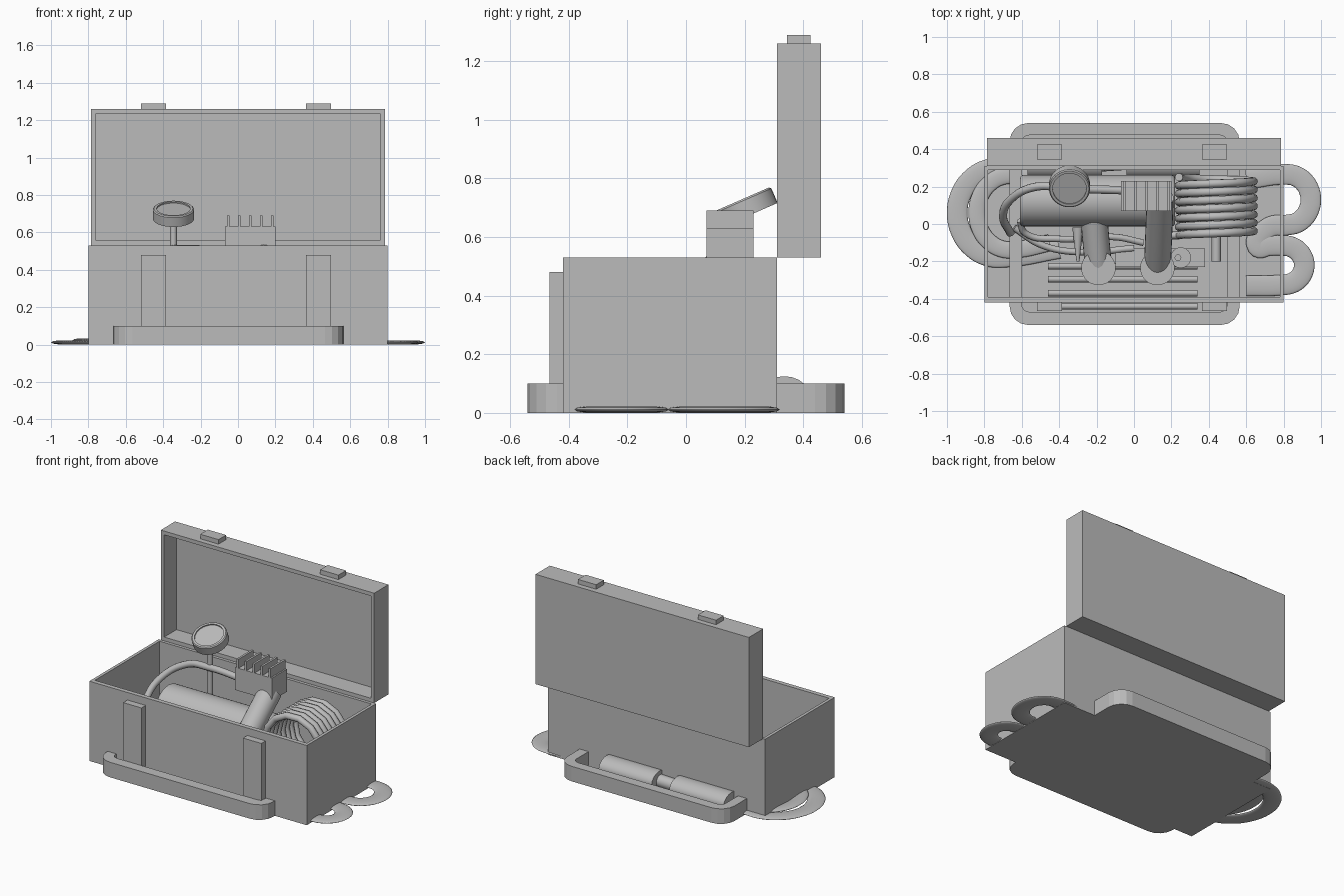
import bpy, bmesh, math
from mathutils import Vector

if "Cube" in bpy.data.objects:
    bpy.data.objects.remove(bpy.data.objects["Cube"])

grey = bpy.data.materials.new("light_grey")
grey.diffuse_color = (0.5, 0.5, 0.5, 1)
grey.use_nodes = True
grey.node_tree.nodes["Principled BSDF"].inputs["Base Color"].default_value = grey.diffuse_color


def finish(ob, smooth=False):
    ob.data.materials.clear()
    ob.data.materials.append(grey)
    if smooth:
        bpy.ops.object.select_all(action='DESELECT')
        ob.select_set(True)
        bpy.context.view_layer.objects.active = ob
        bpy.ops.object.shade_smooth_by_angle(angle=math.radians(40))
    return ob


def from_bmesh(name, bm, smooth=False):
    bmesh.ops.recalc_face_normals(bm, faces=bm.faces)
    me = bpy.data.meshes.new(name)
    bm.to_mesh(me)
    bm.free()
    ob = bpy.data.objects.new(name, me)
    bpy.context.collection.objects.link(ob)
    return finish(ob, smooth)


def box(name, x0, x1, y0, y1, z0, z1):
    bm = bmesh.new()
    bmesh.ops.create_cube(bm, size=1)
    for v in bm.verts:
        v.co = ((x0 + x1) / 2 + v.co.x * (x1 - x0), (y0 + y1) / 2 + v.co.y * (y1 - y0),
                (z0 + z1) / 2 + v.co.z * (z1 - z0))
    return from_bmesh(name, bm)


def rod(name, a, b, r, segs=24):
    a, b = Vector(a), Vector(b)
    bm = bmesh.new()
    bmesh.ops.create_cone(bm, cap_ends=True, segments=segs, radius1=r, radius2=r, depth=(b - a).length)
    ob = from_bmesh(name, bm, True)
    ob.location = (a + b) / 2
    ob.rotation_euler = (b - a).to_track_quat('Z', 'Y').to_euler()
    return ob


def rect(x0, x1, y0, y1, r=0.0, n=5):
    """Rectangle outline with optional rounded corners."""
    if not r:
        return [(x1, y1), (x0, y1), (x0, y0), (x1, y0)]
    pts = []
    for i, (cx, cy) in enumerate(((x1 - r, y1 - r), (x0 + r, y1 - r), (x0 + r, y0 + r), (x1 - r, y0 + r))):
        for k in range(n):
            t = math.pi / 2 * (i + k / (n - 1))
            pts.append((cx + r * math.cos(t), cy + r * math.sin(t)))
    return pts


def tray(name, outer, inner, height, floor, place=lambda x, y, z: (x, y, z)):
    """Open container with a floor, walls and a flat rim."""
    bm = bmesh.new()
    rings = [[bm.verts.new(place(x, y, z)) for x, y in loop]
             for loop, z in ((outer, 0), (outer, height), (inner, height), (inner, floor))]
    n = len(outer)
    for lo, hi in zip(rings, rings[1:]):
        for i in range(n):
            bm.faces.new((lo[i], lo[(i + 1) % n], hi[(i + 1) % n], hi[i]))
    bm.faces.new(rings[0])
    bm.faces.new(rings[-1])
    return from_bmesh(name, bm)


def tube(name, pts, r, smooth_path=True, flat=1.0, z=0.0):
    cu = bpy.data.curves.new(name, 'CURVE')
    cu.dimensions = '3D'
    cu.bevel_depth, cu.bevel_resolution, cu.use_fill_caps = r, 3, True
    cu.resolution_u = 8
    sp = cu.splines.new('BEZIER' if smooth_path else 'POLY')
    if smooth_path:
        sp.bezier_points.add(len(pts) - 1)
        for p, c in zip(sp.bezier_points, pts):
            p.co = c
            p.handle_left_type = p.handle_right_type = 'AUTO'
    else:
        sp.points.add(len(pts) - 1)
        for p, c in zip(sp.points, pts):
            p.co = (*c, 1)
    ob = bpy.data.objects.new(name, cu)
    bpy.context.collection.objects.link(ob)
    bpy.ops.object.select_all(action='DESELECT')
    ob.select_set(True)
    bpy.context.view_layer.objects.active = ob
    bpy.ops.object.convert(target='MESH')
    ob = bpy.context.object
    ob.scale.z, ob.location.z = flat, z
    return finish(ob, True)


# Case, open lid and rounded bumper tray
tray("case", rect(-.8, .8, -.42, .31), rect(-.78, .78, -.39, .29), .53, .003)
tray("lid", rect(-.785, .785, .53, 1.26), rect(-.76, .76, .555, 1.235), .15, .02,
     lambda x, y, z: (x, .46 - z, y))
tray("bumper", rect(-.665, .565, -.54, .54, .1), rect(-.6, .5, -.47, .475, .04), .1, .003)

# Straps on the front and latches on the lid edge
for x in (-.452, .43):
    box("front_strap", x - .067, x + .067, -.465, -.41, .003, .48)
    box("lid_latch", x - .067, x + .067, .345, .425, 1.255, 1.29)

# Pressure tank with softened ends
tank = rod("tank", (-.61, .125, .215), (.22, .125, .215), .138, 32)
bev = tank.modifiers.new("rounded_ends", 'BEVEL')
bev.width, bev.segments, bev.limit_method = .02, 3, 'ANGLE'

# Finned compressor head
box("head_block", -.07, .2, .07, .23, .48, .63)
for i in range(5):
    x = -.053 + i * .059
    box("head_fin", x - .007, x + .007, .07, .23, .62, .69)

# Slanted cylinders with end discs
for a, b in (((.14, .14, .5), (.125, -.235, .16)), ((-.22, .1, .24), (-.19, -.235, .14))):
    rod("slanted_cylinder", a, b, .072)
    rod("cylinder_disc", (b[0], b[1], b[2] - .06), (b[0], b[1], b[2] + .075), .092, 28)

# Gauge on its stem, tilted to the front
rod("gauge_stem", (-.345, .2, .3), (-.345, .2, .7), .018, 16)
c, axis = Vector((-.345, .2, .7)), Vector((0, -.4, .917))
bm = bmesh.new()
prof = ((0, -.03), (.11, -.03), (.11, .024), (.104, .03), (.09, .03), (.09, .022), (0, .022))
vs = [bm.verts.new((r, 0, z)) for r, z in prof]
es = [bm.edges.new(p) for p in zip(vs, vs[1:])]
bmesh.ops.spin(bm, geom=vs + es, axis=(0, 0, 1), cent=(0, 0, 0), angle=2 * math.pi, steps=32)
bmesh.ops.remove_doubles(bm, verts=bm.verts, dist=1e-4)
gauge = from_bmesh("gauge", bm, True)
gauge.location = c
gauge.rotation_euler = axis.to_track_quat('Z', 'Y').to_euler()

# Curved pressure pipe and thin lines beside the tank
tube("pressure_pipe", [(-.05, .18, .5), (-.35, .19, .51), (-.52, .2, .48), (-.66, .13, .38),
                       (-.7, .04, .27), (-.66, -.05, .16)], .022)
tube("thin_line", [(-.61, .02, .2), (-.58, -.05, .15), (-.4, -.08, .13), (-.1, -.07, .12), (.05, -.1, .1)], .018)
tube("thin_line", [(-.64, -.02, .12), (-.5, -.11, .09), (-.3, -.15, .08), (0, -.13, .08)], .018)

# Nozzle
bm = bmesh.new()
bmesh.ops.create_cone(bm, cap_ends=True, segments=16, radius1=.03, radius2=.008, depth=.18)
nozzle = from_bmesh("nozzle", bm, True)
nozzle.location, nozzle.rotation_euler = (-.3, -.11, .16), (math.pi / 2, 0, 0)

# Coiled hose with both tails
turns, seg = 7, 14
coil = [(.44 - .2 * math.cos(2 * math.pi * i / seg), -.06 + .31 * i / (turns * seg),
         .285 + .2 * math.sin(2 * math.pi * i / seg)) for i in range(turns * seg + 1)]
tube("coil_hose", [(.1, -.06, .25)] + coil, .022, False)
rod("coil_tail", (.44, -.05, .1), (.44, -.2, .1), .025, 16)

# Motor bar and valve at the front
box("motor_bar", -.1, .38, -.23, -.13, .003, .09)
rod("valve", (.25, -.18, .02), (.25, -.18, .14), .055)
rod("valve_pin", (.235, -.18, .13), (.235, -.18, .16), .018, 12)

# Rack rods and rear rollers in the tray
for y in (-.225, -.295, -.37, -.44):
    rod("rack_rod", (-.46, y, .05), (.34, y, .05), .017, 16)
for x0, x1 in ((-.04, .35), (-.57, -.17)):
    roller = rod("rear_roller", (x0, .335, .063), (x1, .335, .063), .062, 20)
    roller.scale.y = 1.35
    roller.rotation_euler = (0, math.pi / 2, 0)
rod("roller_link", (-.18, .32, .05), (-.03, .33, .06), .04, 16)

# Flattened hoses lying on the ground and passing under the case
def arc(cx, cy, rx, ry, a0, a1, n=9):
    return [(cx + rx * math.cos(math.radians(a0 + (a1 - a0) * i / (n - 1))),
             cy + ry * math.sin(math.radians(a0 + (a1 - a0) * i / (n - 1))), 0) for i in range(n)]

tube("left_hose", [(-.4, .25, 0)] + arc(-.72, .06, .225, .24, 80, 280) + [(-.4, -.13, 0)], .055, flat=.2, z=.0115)
tube("left_inner_hose", [(-.45, .2, 0)] + arc(-.66, .06, .18, .2, 80, 280) + [(-.45, -.1, 0)], .045, flat=.25, z=.022)
tube("right_hose", [(.6, .24, 0)] + arc(.82, .13, .125, .135, 90, -90) + [(.72, -.02, 0), (.66, -.12, 0), (.72, -.115, 0)]
     + arc(.8, -.22, .11, .105, 90, -90) + [(.6, -.33, 0)], .055, flat=.2, z=.0115)
